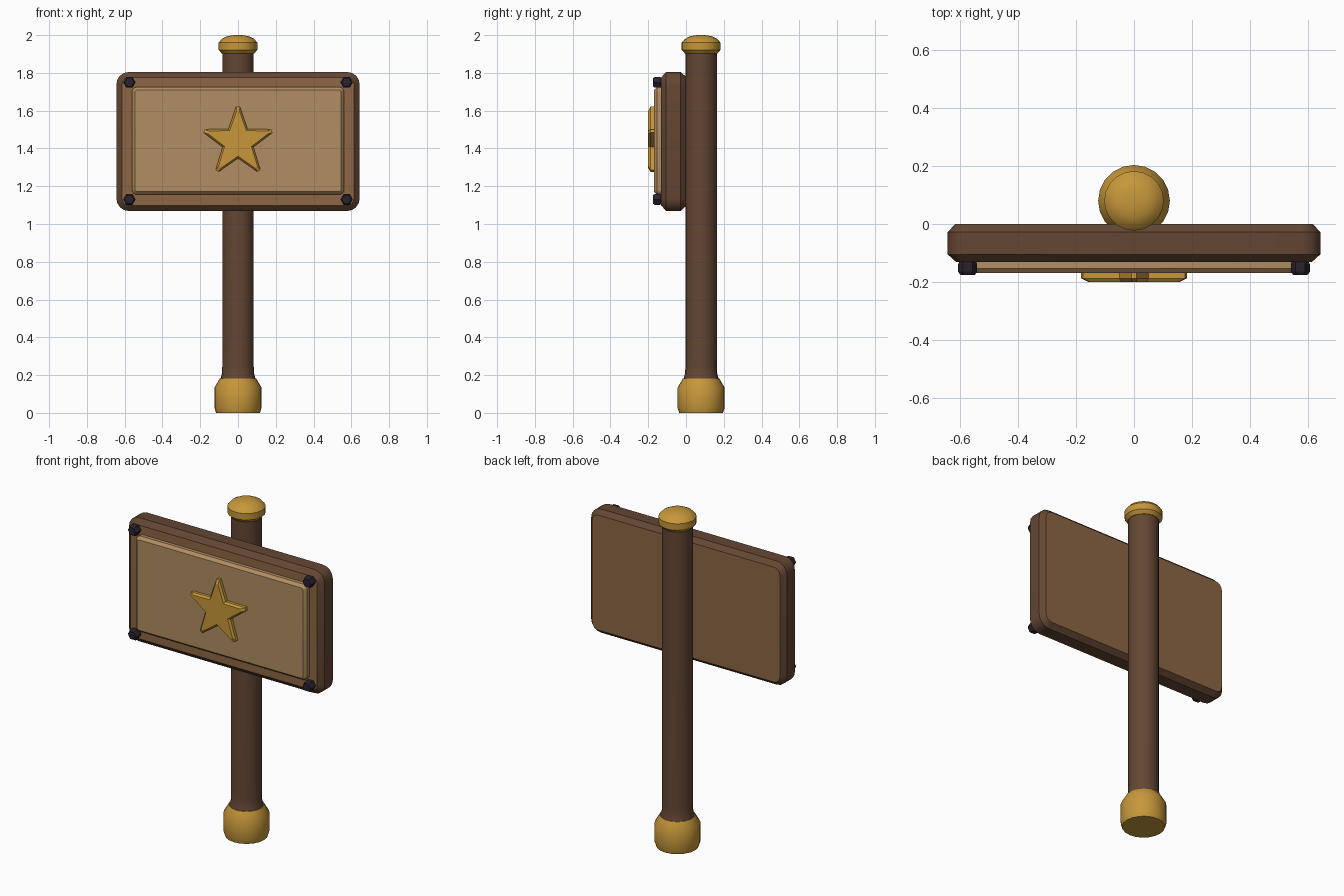
import bpy, bmesh, math
from mathutils import Vector

if "Cube" in bpy.data.objects:
    bpy.data.objects.remove(bpy.data.objects["Cube"])


def material(name, rgb):
    m = bpy.data.materials.new(name)
    m.diffuse_color = (*rgb, 1.0)
    m.use_nodes = True
    m.node_tree.nodes["Principled BSDF"].inputs["Base Color"].default_value = m.diffuse_color
    return m


DARK = material("dark_wood", (0.127, 0.062, 0.034))
WOOD = material("mid_wood", (0.27, 0.135, 0.06))
PALE = material("pale_panel", (0.44, 0.27, 0.122))
GOLD = material("gold", (0.57, 0.31, 0.043))
IRON = material("dark_iron", (0.023, 0.016, 0.027))


def loft(name, rings, mats, angle=30):
    """Skin a list of equal-length point rings and cap both ends."""
    bm = bmesh.new()
    vs = [[bm.verts.new(p) for p in ring] for ring in rings]
    n = len(vs[0])
    for a, b in zip(vs, vs[1:]):
        for i in range(n):
            j = (i + 1) % n
            bm.faces.new((a[i], a[j], b[j], b[i]))
    bm.faces.new(vs[0])
    bm.faces.new(vs[-1])
    bmesh.ops.recalc_face_normals(bm, faces=bm.faces)
    me = bpy.data.meshes.new(name)
    bm.to_mesh(me)
    bm.free()
    for m in mats:
        me.materials.append(m)
    ob = bpy.data.objects.new(name, me)
    bpy.context.collection.objects.link(ob)
    bpy.ops.object.select_all(action='DESELECT')
    ob.select_set(True)
    bpy.context.view_layer.objects.active = ob
    bpy.ops.object.shade_smooth_by_angle(angle=math.radians(angle))
    return ob


def lathe(name, profile, mat, sides=20, cy=0.08):
    rings = [[(r * math.cos(2 * math.pi * i / sides),
               cy + r * math.sin(2 * math.pi * i / sides), z)
              for i in range(sides)] for r, z in profile]
    return loft(name, rings, [mat])


def rounded_slab(name, hx, hz, cz, radius, layers, mats, seg=4):
    """Rounded rectangle facing -y; layers are (inset, y)."""
    rings = []
    for inset, y in layers:
        r = max(radius - inset, 0.004)
        ring = []
        for k, (sx, sz) in enumerate([(1, 1), (-1, 1), (-1, -1), (1, -1)]):
            for s in range(seg + 1):
                a = math.pi / 2 * (k + s / seg)
                ring.append((sx * (hx - inset - r) + r * math.cos(a), y,
                             cz + sz * (hz - inset - r) + r * math.sin(a)))
        rings.append(ring)
    return loft(name, rings, mats)


# Post with flared foot
lathe("post", [(0.098, 0.16), (0.092, 0.183), (0.085, 0.21), (0.083, 0.25),
               (0.083, 1.91)], DARK)

# Gold foot and top cap
lathe("post_foot", [(0.116, 0.0), (0.124, 0.025), (0.124, 0.135),
                    (0.096, 0.183)], GOLD)
lathe("post_cap", [(0.085, 1.902), (0.103, 1.922), (0.103, 1.96),
                   (0.085, 1.98), (0.06, 1.993), (0.03, 1.999),
                   (0.004, 2.0)], GOLD)

# Board: dark chamfered rim, lighter front and back faces
board = rounded_slab("board", 0.644, 0.368, 1.437, 0.066,
                     [(0.026, 0.0), (0.0, -0.028), (0.0, -0.105), (0.03, -0.132)],
                     [DARK, WOOD])
for f in board.data.polygons:
    f.material_index = 1 if abs(f.normal.y) > 0.95 else 0

# Raised pale panel
rounded_slab("panel", 0.562, 0.285, 1.44, 0.028,
             [(0.0, -0.125), (0.0, -0.153), (0.016, -0.17)], [PALE])

# Star with blunt tips
star = []
for k in range(5):
    a = math.pi / 2 + k * math.tau / 5
    for r, t in ((0.189, a - 0.05), (0.189, a + 0.05), (0.086, a + math.pi / 5)):
        star.append((r * math.cos(t), r * math.sin(t)))
loft("star", [[(x * s, y, 1.434 + z * s) for x, z in star]
              for s, y in ((1.0, -0.165), (1.0, -0.188), (0.87, -0.2))], [GOLD], 20)

# Hexagonal corner bolts
for sx in (-1, 1):
    for z in (1.13, 1.75):
        rings = [[(sx * 0.575 + r * math.cos(i * math.pi / 3), y,
                   z + r * math.sin(i * math.pi / 3)) for i in range(6)]
                 for r, y in ((0.028, -0.128), (0.033, -0.139),
                              (0.033, -0.165), (0.025, -0.176))]
        loft("bolt", rings, [IRON], 20)
